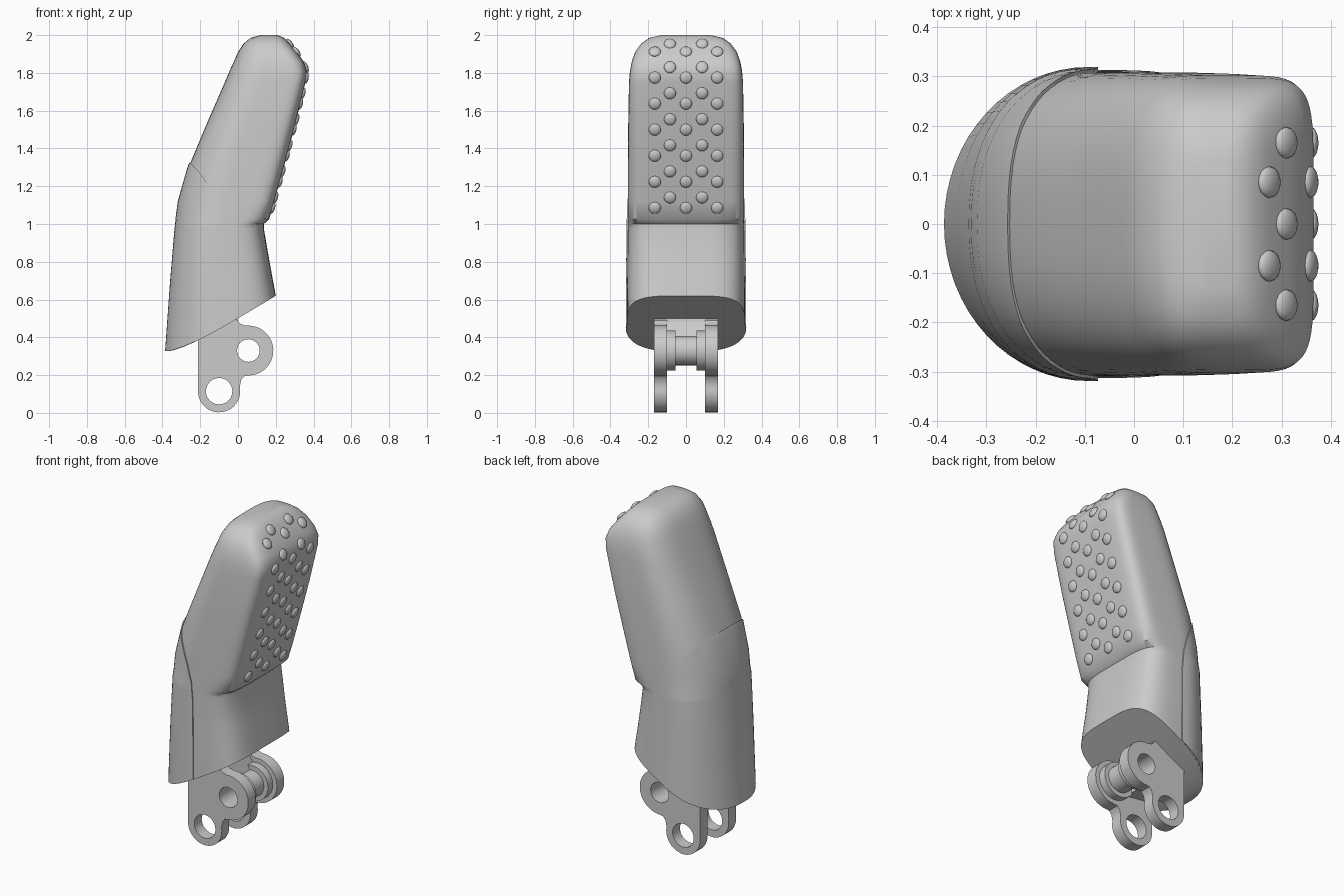
import bpy, bmesh, math
from mathutils import Matrix

cube = bpy.data.objects.get("Cube")
if cube:
    bpy.data.objects.remove(cube, do_unlink=True)


def make_object(name, bm):
    bmesh.ops.recalc_face_normals(bm, faces=bm.faces)
    mesh = bpy.data.meshes.new(name)
    bm.to_mesh(mesh)
    bm.free()
    obj = bpy.data.objects.new(name, mesh)
    bpy.context.collection.objects.link(obj)
    return obj


def activate(obj):
    bpy.ops.object.select_all(action='DESELECT')
    obj.select_set(True)
    bpy.context.view_layer.objects.active = obj


def smooth(obj, angle=40):
    activate(obj)
    bpy.ops.object.shade_smooth_by_angle(angle=math.radians(angle))


def boolean(obj, cutter, operation):
    activate(obj)
    mod = obj.modifiers.new("cut", 'BOOLEAN')
    mod.operation, mod.object, mod.solver = operation, cutter, 'EXACT'
    bpy.ops.object.modifier_apply(modifier=mod.name)
    bpy.data.objects.remove(cutter, do_unlink=True)


def prism(name, outline, y0, y1):
    """Extrude an x-z outline along y."""
    bm = bmesh.new()
    face = bm.faces.new([bm.verts.new((x, y0, z)) for x, z in outline])
    side = bmesh.ops.extrude_face_region(bm, geom=[face])["geom"]
    verts = [v for v in side if isinstance(v, bmesh.types.BMVert)]
    bmesh.ops.translate(bm, verts=verts, vec=(0, y1 - y0, 0))
    return make_object(name, bm)


def arc(center, radius, start, end, steps=20):
    angles = [math.radians(start + (end - start) * i / steps) for i in range(steps + 1)]
    return [(center[0] + radius * math.cos(a), center[1] + radius * math.sin(a)) for a in angles]


# Sections: back x, back z, front x, front z, half width, back and front roundness
SECTIONS = [
    (-.38, .33, .20, .62, .313, 2.0, 4.0),
    (-.355, .68, .167, .80, .311, 2.1, 4.0),
    (-.33, .98, .137, .975, .309, 2.2, 4.2),
    (-.327, 1.0, .137, 1.0, .309, 2.2, 4.5),
    (-.325, 1.03, .165, 1.025, .308, 2.2, 6.5),
    (-.313, 1.12, .192, 1.12, .308, 2.3, 7.0),
    (-.262, 1.30, .242, 1.30, .308, 2.5, 7.0),
    (-.17, 1.52, .301, 1.52, .306, 2.6, 7.0),
    (-.07, 1.75, .357, 1.75, .302, 2.8, 7.0),
    (-.045, 1.81, .365, 1.81, .297, 2.8, 6.5),
    (-.022, 1.86, .348, 1.86, .287, 2.8, 6.0),
    (.0, 1.91, .312, 1.91, .270, 2.8, 5.5),
    (.03, 1.955, .275, 1.955, .237, 2.8, 5.0),
    (.065, 1.985, .245, 1.985, .195, 2.8, 4.5),
    (.12, 2.0, .21, 2.0, .13, 2.8, 4.0),
]
SIDES = 64


def loft(name, sections, grow=0.0):
    """Skin rounded sections whose back and front halves differ."""
    bm = bmesh.new()
    rings = []
    for k, (bx, bz, fx, fz, w, nb, nf) in enumerate(sections):
        bx, w = bx - grow, w + grow
        mid, half = (bx + fx) / 2, (fx - bx) / 2
        ring = []
        for i in range(SIDES):
            a = 2 * math.pi * i / SIDES
            c, s = math.cos(a), math.sin(a)
            n = nf if c > 0 else nb
            x = mid + half * math.copysign(abs(c) ** (2 / n), c)
            y = w * math.copysign(abs(s) ** (2 / n), s)
            t = min(max((x - bx) / (fx - bx), 0), 1)
            sag = .03 * math.sin(math.pi * t ** .6) if k == 0 else 0
            ring.append(bm.verts.new((x, y, bz + (fz - bz) * t - sag)))
        rings.append(ring)
    for low, high in zip(rings, rings[1:]):
        for i in range(SIDES):
            j = (i + 1) % SIDES
            bm.faces.new((low[i], low[j], high[j], high[i]))
    # Caps made of strips joining mirrored points
    for ring in (rings[0], rings[-1]):
        for i in range(SIDES // 2):
            strip = [ring[i], ring[i + 1], ring[-i - 1], ring[-i % SIDES]]
            bm.faces.new(list(dict.fromkeys(strip)))
    return make_object(name, bm)


# Finger body with the gripping face
smooth(loft("finger_body", SECTIONS))

# Slightly raised cover on the lower back
cover = loft("back_cover", SECTIONS[:9], grow=.006)
seam = [(-.6, 1.33), (-.26, 1.33), (-.21, 1.28), (-.16, 1.21), (-.12, 1.13),
        (-.09, 1.03), (-.08, .92), (-.07, .2), (-.6, .2)]
boolean(cover, prism("cover_cutter", seam, -1, 1), 'INTERSECT')
smooth(cover)


# Grip dots, staggered over the pad and laid along its slope
def pad_point(z):
    for low, high in zip(SECTIONS, SECTIONS[1:]):
        if low[3] <= z <= high[3]:
            slope = (high[2] - low[2]) / (high[3] - low[3])
            return low[2] + slope * (z - low[3]), math.atan(slope)


bm = bmesh.new()
for row in range(7):
    z_wide = 1.085 + row * .138
    z_narrow = min(1.14 + row * .138, 1.955)
    for y, z in [(0, z_wide), (-.165, z_wide), (.165, z_wide), (-.085, z_narrow), (.085, z_narrow)]:
        x, tilt = pad_point(z)
        place = (Matrix.Translation((x, y, z)) @ Matrix.Rotation(tilt, 4, 'Y')
                 @ Matrix.Diagonal((.014, .032, .032, 1)))
        bmesh.ops.create_uvsphere(bm, u_segments=16, v_segments=8, radius=1, matrix=place)
smooth(make_object("grip_dots", bm), 60)

# Hinge plates with two pin holes each
LOW_PIN, HIGH_PIN = (-.10, .115), (.055, .33)
plate = (arc(LOW_PIN, .112, 180, 372) + [(.017, .175), (.034, .195)]
         + arc(HIGH_PIN, .132, -88, 95) + [(.015, .47), (-.005, .49), (-.015, .6), (-.212, .6)])
for side, name in ((1, "left"), (-1, "right")):
    obj = prism(name + "_hinge_plate", plate, side * .1, side * .17)
    for pin, radius in ((LOW_PIN, .07), (HIGH_PIN, .06)):
        boolean(obj, prism("pin_cutter", arc(pin, radius, 0, 345, 23), -.5, .5), 'DIFFERENCE')
    smooth(obj, 30)

# Stepped hollow barrel joining the plates
for name, radius, y0, y1 in (("barrel_center", .078, -.06, .06),
                             ("barrel_left_step", .105, .055, .1),
                             ("barrel_right_step", .105, -.1, -.055)):
    obj = prism(name, arc(HIGH_PIN, radius, 0, 345, 23), y0, y1)
    boolean(obj, prism("pin_cutter", arc(HIGH_PIN, .06, 0, 345, 23), -.5, .5), 'DIFFERENCE')
    smooth(obj, 30)

# Web between the plates, running up into the body
web = [(-.2, .3), (-.03, .28), (-.02, .38), (.04, .405), (.0, .48), (-.015, .6), (-.2, .6)]
prism("hinge_web", web, -.1, .1)
